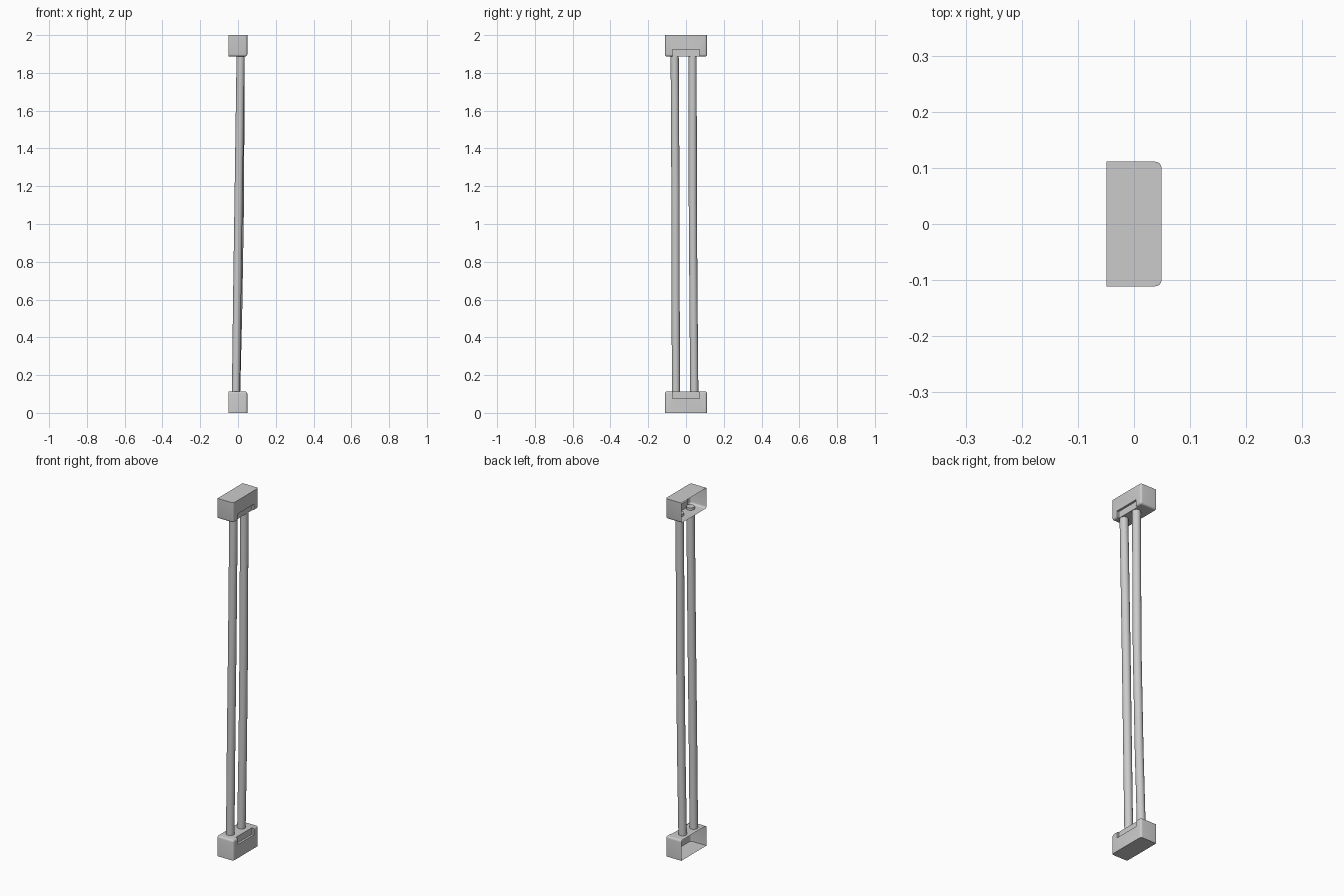
import bpy, bmesh, math
from mathutils import Matrix, Vector

if "Cube" in bpy.data.objects:
    bpy.data.objects.remove(bpy.data.objects["Cube"])


def box_bm(lo, hi):
    bm = bmesh.new()
    lo, hi = Vector(lo), Vector(hi)
    m = Matrix.Translation((lo + hi) / 2) @ Matrix.Diagonal((*(hi - lo), 1))
    bmesh.ops.create_cube(bm, size=1, matrix=m)
    return bm


def add_object(name, bm):
    mesh = bpy.data.meshes.new(name)
    bm.to_mesh(mesh)
    bm.free()
    ob = bpy.data.objects.new(name, mesh)
    bpy.context.collection.objects.link(ob)
    return ob


def activate(ob):
    bpy.ops.object.select_all(action='DESELECT')
    ob.select_set(True)
    bpy.context.view_layer.objects.active = ob


# End cap: open-backed housing, rounded at the free edges, notched at the lip
def end_cap(name, flip):
    X, Y, H = 0.049, 0.111, 0.113
    bm = box_bm((-X, -Y, 0), (X, Y, H))

    def rounded(e):
        a, b = (v.co for v in e.verts)
        vertical_front = a.x > 0 and b.x > 0 and abs(a.z - b.z) > 0.01
        lip = min(a.z, b.z) > 0.1 and max(a.x, b.x) > 0
        return vertical_front or lip
    bmesh.ops.bevel(bm, geom=[e for e in bm.edges if rounded(e)], offset=0.011,
                    segments=4, profile=0.5, affect='EDGES')
    ob = add_object(name, bm)
    cutter = add_object("notch_cutter", box_bm((0.037, -0.072, 0.076), (0.1, 0.072, 0.2)))
    activate(ob)
    mod = ob.modifiers.new("notch", 'BOOLEAN')
    mod.operation, mod.solver, mod.object = 'DIFFERENCE', 'EXACT', cutter
    bpy.ops.object.modifier_apply(modifier=mod.name)
    bpy.data.objects.remove(cutter)

    # open the back
    bm = bmesh.new()
    bm.from_mesh(ob.data)
    back = [f for f in bm.faces if f.normal.x < -0.9 and f.calc_center_median().x < -X + 0.002]
    bmesh.ops.delete(bm, geom=back, context='FACES')
    if flip:
        bmesh.ops.transform(bm, verts=bm.verts, matrix=Matrix.Translation((0, 0, 2)) @ Matrix.Diagonal((1, 1, -1, 1)))
        bmesh.ops.reverse_faces(bm, faces=bm.faces)
    bm.to_mesh(ob.data)
    bm.free()
    activate(ob)
    bpy.ops.object.shade_smooth_by_angle(angle=math.radians(35))


# Tube: slightly uneven glowing-lamp style rod swept along a path
def tube(name, path, r=0.0215, sides=20):
    bm = bmesh.new()
    rings = [[bm.verts.new((x + r * math.cos(2 * math.pi * i / sides),
                            y + r * math.sin(2 * math.pi * i / sides), z))
              for i in range(sides)] for x, y, z in path]
    for a, b in zip(rings, rings[1:]):
        for i in range(sides):
            j = (i + 1) % sides
            bm.faces.new((a[i], a[j], b[j], b[i]))
    bm.faces.new(rings[0][::-1])
    bm.faces.new(rings[-1])
    activate(add_object(name, bm))
    bpy.ops.object.shade_smooth_by_angle(angle=math.radians(35))


end_cap("lower_cap", False)
end_cap("upper_cap", True)
tube("front_tube", [(-0.011, -0.053, 0.10), (-0.004, -0.055, 0.65),
                    (0.004, -0.056, 1.2), (0.014, -0.060, 1.90)])
tube("rear_tube", [(-0.010, 0.044, 0.10), (0.001, 0.040, 0.55),
                   (0.010, 0.036, 1.1), (0.014, 0.035, 1.90)])
